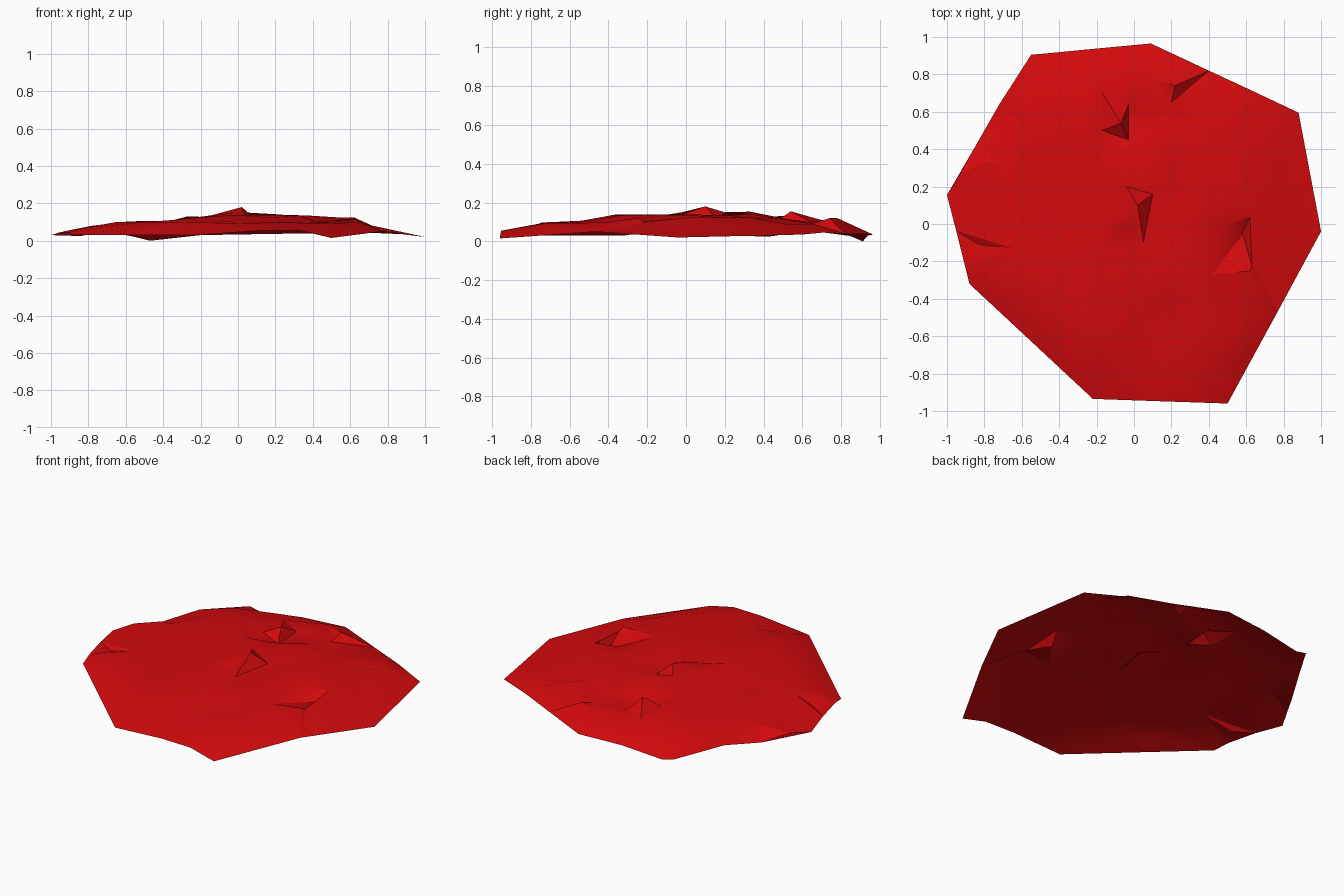
import bpy
import bmesh
import math
import random
from mathutils import Vector
from mathutils.geometry import delaunay_2d_cdt

random.seed(4)
cube = bpy.data.objects.get("Cube")
if cube:
    bpy.data.objects.remove(cube)

# Rim of the sheet, counter-clockwise, with its gentle waves
RIM = [Vector(p) for p in (
    (1, -.04, .02), (.88, .595, .035), (.65, .704, .045),
    (.4, .82, .04), (.09, .965, .035), (-.2, .938, .03), (-.47, .912, 0),
    (-.55, .905, .02), (-.72, .64, .055), (-.84, .43, .025), (-1, .155, .03),
    (-.951, -.035, .045), (-.905, -.22, .045), (-.88, -.32, .03),
    (-.22, -.935, .03), (.12, -.947, .055), (.33, -.954, .055),
    (.5, -.96, .015), (.77, -.465, .05))]

# Creases: each is a strip of points, with consecutive triples forming small steep facets
CREASES = {
    "centre": [(-.04, .2, .15), (.02, .1, .18), (.1, .16, .11), (.05, -.1, .11)],
    "left": [(-.951, -.035, .045), (-.65, -.13, .1), (-.83, -.11, .045),
             (-.905, -.22, .045), (-.82, -.21, .07)],
    "right": [(.48, -.01, .12), (.62, .04, .125), (.58, -.05, .07), (.63, -.22, .1)],
    "back": [(-.17, .5, .11), (-.07, .54, .155), (-.03, .45, .09), (-.03, .64, .1)],
    "back_rim": [(.07, .78, .12), (.2, .65, .09), (.22, .74, .12), (.4, .82, .04)],
    "left_rim": [(-.93, .27, .05), (-.78, .33, .08), (-.7, .33, .09)],
    "front_right": [(.42, -.27, .1), (.62, -.25, .12), (.44, -.38, .09), (.65, -.4, .1)],
    "back_left": [(-.27, .77, .1), (-.37, .6, .09), (-.27, .52, .13)],
    "back_right": [(.6, .66, .09), (.55, .52, .08), (.36, .46, .12)],
}

# Height limits across the width and the depth
ACROSS = [(-1, .03), (-.85, .08), (-.6, .11), (-.45, .1), (0, .155), (.35, .14),
          (.62, .12), (.78, .065), (1, .03)]
ALONG = [(-1, .05), (-.73, .1), (-.58, .1), (-.3, .15), (.33, .155), (.45, .12),
         (.63, .12), (.86, .085), (1, .035)]


def profile(knots, u):
    """Straight-line interpolation along a height profile."""
    for (a, za), (b, zb) in zip(knots, knots[1:]):
        if u <= b:
            return za + (zb - za) * (u - a) / (b - a)
    return knots[-1][1]


def rim_fraction(x, y):
    """How far a point lies from the centre (0) to the rim (1)."""
    t = 0
    for a, b in zip(RIM, RIM[1:] + RIM[:1]):
        nx, ny = b.y - a.y, a.x - b.x
        t = max(t, (x * nx + y * ny) / (a.x * nx + a.y * ny))
    return t


def dome(x, y):
    """Broad, uneven swell of the sheet."""
    swell = .04 + .13 * (1 - rim_fraction(x, y) ** 3)
    return min(profile(ACROSS, x), profile(ALONG, y), swell) - .005


# Gather rim and crease points, with the edges that must be kept
points = list(RIM)
edges = [(i, (i + 1) % len(RIM)) for i in range(len(RIM))]
for strip in CREASES.values():
    first = len(points)
    points += [Vector(p) for p in strip]
    for i in range(first, len(points) - 1):
        edges.append((i, i + 1))
        if i + 2 < len(points):
            edges.append((i, i + 2))

# Fill the rest with a loose, slightly rumpled grid
STEP = .18
for row in range(-5, 6):
    for col in range(-5, 6):
        x = col * STEP + random.uniform(-.03, .03)
        y = row * STEP + random.uniform(-.03, .03)
        clear = all(math.hypot(x - p.x, y - p.y) > .1 for p in points)
        if clear and rim_fraction(x, y) < .92:
            points.append(Vector((x, y, dome(x, y) + random.uniform(-.005, .005))))

# Triangulate in plan, then lift to height
flat, _, faces, origins, _, _ = delaunay_2d_cdt(
    [p.to_2d() for p in points], edges, [], 1, 1e-5)
bm = bmesh.new()
verts = []
for p, source in zip(flat, origins):
    z = points[source[0]].z if source else dome(p.x, p.y)
    verts.append(bm.verts.new((p.x, p.y, z)))
for f in faces:
    bm.faces.new([verts[i] for i in f])
bmesh.ops.recalc_face_normals(bm, faces=bm.faces)
if sum(f.normal.z for f in bm.faces) < 0:
    bmesh.ops.reverse_faces(bm, faces=bm.faces)

mesh = bpy.data.meshes.new("crumpled_sheet")
bm.to_mesh(mesh)
bm.free()
sheet = bpy.data.objects.new("crumpled_sheet", mesh)
bpy.context.collection.objects.link(sheet)

# Red material
red = bpy.data.materials.new("deep_red")
red.use_nodes = True
colour = (.66, .003, .004, 1)
red.diffuse_color = colour
for node in red.node_tree.nodes:
    if node.type == 'BSDF_PRINCIPLED':
        node.inputs["Base Color"].default_value = colour
mesh.materials.append(red)

# Soft shading with sharp creases
bpy.ops.object.select_all(action='DESELECT')
sheet.select_set(True)
bpy.context.view_layer.objects.active = sheet
bpy.ops.object.shade_smooth_by_angle(angle=math.radians(30))
